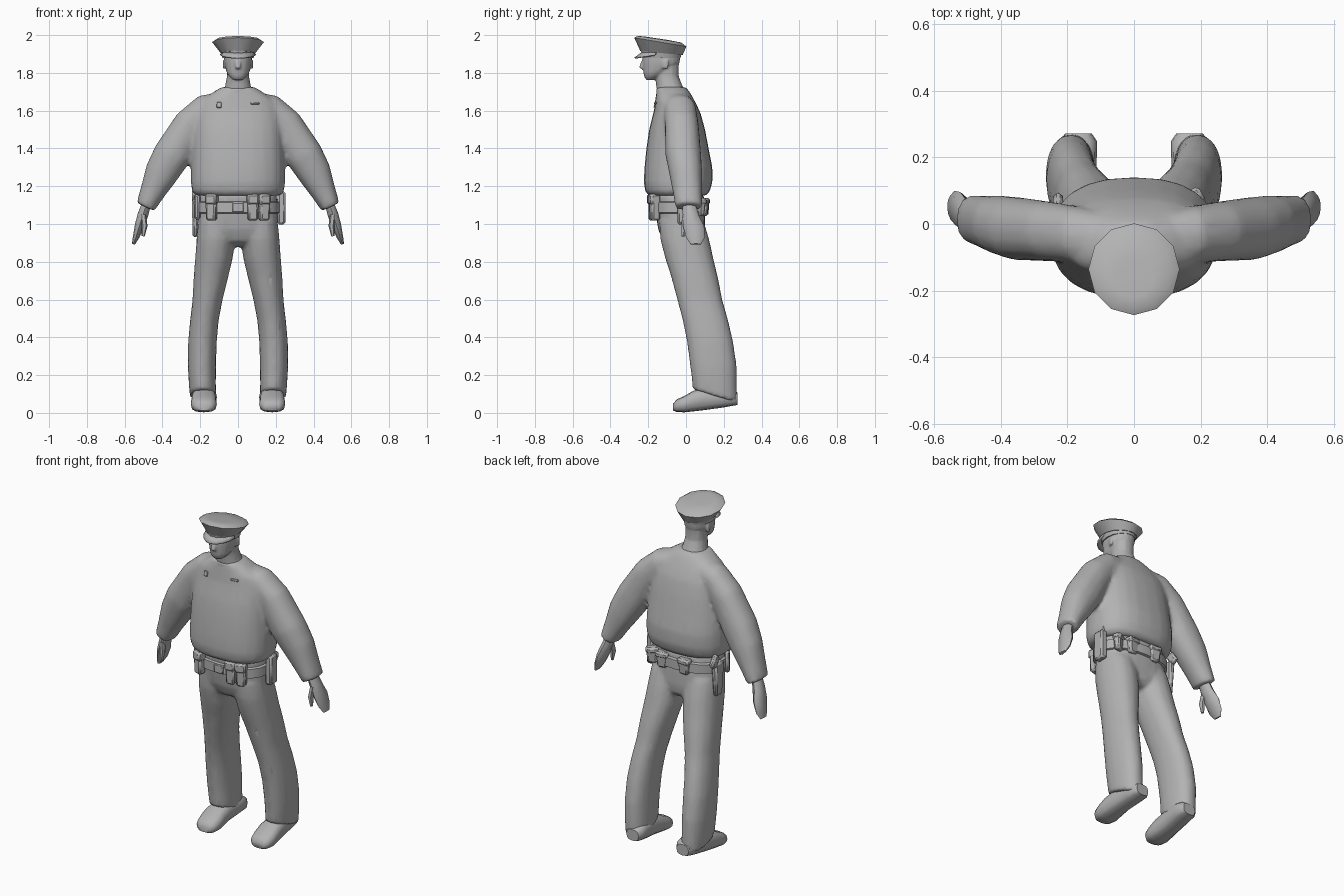
import bpy, bmesh, math
from mathutils import Vector, Matrix

if "Cube" in bpy.data.objects:
    bpy.data.objects.remove(bpy.data.objects["Cube"])

grey = bpy.data.materials.new("plain grey")
grey.diffuse_color = (0.45, 0.45, 0.45, 1)
grey.use_nodes = True
grey.node_tree.nodes["Principled BSDF"].inputs["Base Color"].default_value = grey.diffuse_color


def pick(obs):
    bpy.ops.object.select_all(action='DESELECT')
    for ob in obs:
        ob.select_set(True)
    bpy.context.view_layer.objects.active = obs[0]


def finish(name, bm, angle=50):
    bmesh.ops.recalc_face_normals(bm, faces=bm.faces[:])
    me = bpy.data.meshes.new(name)
    bm.to_mesh(me)
    bm.free()
    me.materials.append(grey)
    ob = bpy.data.objects.new(name, me)
    bpy.context.collection.objects.link(ob)
    pick([ob])
    bpy.ops.object.shade_smooth_by_angle(angle=math.radians(angle))
    return ob


def loft(name, rings, axis='Z', n=12, power=2.2, mirror=False, angle=50):
    """Rings are (x, y, z, half width, half depth, optional z slope along y)."""
    bm = bmesh.new()
    loops = []
    for i, r in enumerate(rings):
        c = Vector(r[:3])
        slope = r[5] if len(r) > 5 else 0
        if axis == 'Z':
            u, v = Vector((1, 0, 0)), Vector((0, 1, slope))
        elif axis == 'Y':
            u, v = Vector((1, 0, 0)), Vector((0, 0, 1))
        else:  # limb: rings square to the path
            t = Vector(rings[min(i + 1, len(rings) - 1)][:3]) - Vector(rings[max(i - 1, 0)][:3])
            v = Vector((0, 1, 0))
            u = v.cross(t).normalized()
        loop = []
        for k in range(n):
            a = 2 * math.pi * k / n
            p, q = [math.copysign(abs(s) ** (2 / power), s) for s in (math.cos(a), math.sin(a))]
            loop.append(bm.verts.new(c + u * p * r[3] + v * q * r[4]))
        loops.append(loop)
    for a, b in zip(loops, loops[1:]):
        for k in range(n):
            j = (k + 1) % n
            bm.faces.new((a[k], a[j], b[j], b[k]))
    bm.faces.new(loops[0])
    bm.faces.new(loops[-1])
    ob = finish(name, bm, angle)
    if mirror:
        mirrored(ob)
    return ob


def mirrored(ob):
    ob.modifiers.new("mirror", 'MIRROR').use_mirror_merge = False


def blend(name, obs, voxel, rounds, keep=.2):
    """Fuse overlapping parts into one smooth skin."""
    pick(obs)
    bpy.ops.object.convert(target='MESH')
    bpy.ops.object.join()
    ob = bpy.context.view_layer.objects.active
    ob.name = name
    m = ob.modifiers.new("fuse", 'REMESH')
    m.mode, m.voxel_size, m.use_smooth_shade = 'VOXEL', voxel, True
    m = ob.modifiers.new("soften", 'SMOOTH')
    m.factor, m.iterations = .5, rounds
    ob.modifiers.new("lighten", 'DECIMATE').ratio = keep
    pick([ob])
    bpy.ops.object.convert(target='MESH')
    bpy.ops.object.shade_smooth_by_angle(angle=math.radians(60))


def box(name, pos, size, turn=0, tilt=0, bevel=0.01, taper=1.0):
    bm = bmesh.new()
    bmesh.ops.create_cube(bm, size=1)
    for v in bm.verts:
        if v.co.z < 0:
            v.co.x *= taper
            v.co.y *= taper
    bmesh.ops.scale(bm, vec=size, verts=bm.verts)
    if bevel:
        bmesh.ops.bevel(bm, geom=bm.edges[:], offset=bevel, segments=1, affect='EDGES')
    m = (Matrix.Translation(pos) @ Matrix.Rotation(math.radians(turn), 4, 'Z')
         @ Matrix.Rotation(math.radians(tilt), 4, 'X'))
    bm.transform(m)
    return finish(name, bm, 40)


# Jacket body, bloused over the belt, fused with its sleeves
body = loft("jacket_body", [
    (0, -.045, 1.15, .22, .15), (0, -.045, 1.17, .243, .17), (0, -.042, 1.22, .25, .182),
    (0, -.04, 1.30, .25, .18), (0, -.045, 1.40, .245, .165), (0, -.047, 1.50, .238, .148),
    (0, -.045, 1.60, .225, .122, -.1), (0, -.055, 1.65, .195, .108, -.1),
    (0, -.065, 1.695, .135, .09, -.05), (0, -.08, 1.725, .088, .08)], n=24, power=2.4)
sleeve = loft("sleeve", [
    (.06, -.045, 1.635, .07, .075), (.17, -.032, 1.605, .083, .086), (.25, -.023, 1.53, .09, .09),
    (.35, -.014, 1.365, .10, .095), (.405, -.002, 1.27, .09, .088),
    (.455, .008, 1.165, .066, .077), (.49, .015, 1.09, .052, .072)],
    axis='LIMB', n=16, mirror=True)
blend("jacket", [body, sleeve], .012, 6)

# Hands with a thumb
loft("hand", [
    (.483, .015, 1.11, .024, .035), (.503, .025, 1.05, .028, .042), (.522, .04, .99, .025, .056),
    (.54, .05, .93, .017, .05), (.554, .052, .893, .008, .028)], axis='LIMB', n=8, mirror=True)
loft("thumb", [
    (.502, .0, 1.05, .015, .02), (.495, -.012, .99, .016, .017), (.502, -.015, .935, .008, .009)],
    axis='LIMB', n=6, mirror=True)

# Trousers: seat fused with two legs
seat = loft("trouser_seat", [
    (0, 0, .88, .04, .07), (0, -.012, .91, .12, .11), (0, -.022, .97, .205, .125),
    (0, -.03, 1.05, .212, .13), (0, -.04, 1.16, .205, .135)], n=24, power=2.4)
leg = loft("trouser_leg", [
    (.115, -.025, 1.02, .095, .118), (.118, -.007, .92, .102, .13), (.127, .017, .82, .10, .128),
    (.143, .045, .72, .092, .124), (.161, .073, .60, .08, .12), (.178, .103, .49, .076, .121),
    (.188, .127, .38, .076, .123), (.191, .145, .25, .075, .124), (.189, .15, .16, .072, .12, -.15),
    (.186, .153, .09, .07, .12, -.3)], n=16, mirror=True)
blend("trousers", [seat, leg], .012, 6)

# Shoes, toes turned slightly out
loft("shoe", [
    (.181, -.068, .03, .038, .018), (.181, -.05, .038, .06, .033), (.181, -.01, .046, .069, .043),
    (.181, .04, .063, .067, .055), (.18, .10, .075, .062, .06), (.172, .2, .083, .06, .054),
    (.168, .25, .08, .056, .042), (.167, .272, .075, .04, .033)],
    axis='Y', n=12, power=2.8, mirror=True)

# Head fused with neck, nose and ears
neck = loft("neck", [
    (0, -.075, 1.69, .085, .075), (0, -.088, 1.73, .068, .07), (0, -.10, 1.78, .059, .062),
    (0, -.10, 1.84, .058, .062)], n=16)
skull = loft("skull", [
    (0, -.188, 1.763, .027, .022), (0, -.165, 1.785, .049, .055, .15), (0, -.145, 1.81, .063, .08, .2),
    (0, -.132, 1.85, .073, .098), (0, -.13, 1.89, .075, .102), (0, -.13, 1.905, .072, .098)], n=18)
nose = box("nose", (0, -.225, 1.842), (.026, .034, .045), tilt=-20, bevel=.004)
ear = box("ear", (.073, -.11, 1.845), (.013, .032, .045), turn=-12, bevel=.004)
mirrored(ear)
blend("head", [neck, skull, nose, ear], .006, 3)

# Peaked cap
loft("cap_band", [
    (0, -.13, 1.88, .083, .104), (0, -.13, 1.925, .092, .112)], n=14, power=2)
loft("cap_crown", [
    (0, -.13, 1.905, .092, .112, -.1), (0, -.136, 1.963, .137, .138, -.17),
    (0, -.14, 1.978, .115, .115, -.15), (0, -.16, 1.984, .06, .06, -.15)], n=12, power=2, angle=40)
bm = bmesh.new()
rows = []
for k in range(9):
    a = math.radians(195 + 150 * k / 8)
    c, s = math.cos(a), math.sin(a)
    rows.append([bm.verts.new((.086 * c, -.13 + .1 * s, 1.912)),
                 bm.verts.new((.10 * c, -.13 + .143 * s, 1.902 + .02 * s))])
for p, q in zip(rows, rows[1:]):
    bm.faces.new((p[0], q[0], q[1], p[1]))
visor = finish("cap_visor", bm)
visor.modifiers.new("thickness", 'SOLIDIFY').thickness = .008

# Belt and buckle
loft("belt", [
    (0, -.035, 1.055, .21, .135), (0, -.035, 1.06, .221, .146), (0, -.035, 1.115, .221, .146),
    (0, -.035, 1.12, .21, .135)], n=20, power=2.4, angle=30)
box("buckle", (0, -.182, 1.088), (.06, .012, .05), bevel=.004)

# Front pouches, each with a flap
for x, turn in ((.078, 6), (.138, 18), (-.14, -18)):
    y = -.185 + abs(x) * .15
    box("pouch", (x, y, 1.075), (.058, .05, .115), turn, taper=.9)
    box("pouch_flap", (x, y - .004, 1.13), (.063, .056, .055), turn)

# Rear pouches
for x, turn in ((-.06, -4), (.09, 8), (.17, 30)):
    y = .115 - abs(x) * .25
    box("rear_pouch", (x, y, 1.085), (.075, .045, .085), turn, taper=.75)
    box("rear_pouch_flap", (x, y, 1.12), (.08, .052, .035), turn)

# Radio on one hip, holster with pistol grip on the other
box("radio", (.23, -.01, 1.085), (.042, .07, .175))
box("radio_aerial", (.23, .015, 1.17), (.014, .014, .05), bevel=.003)
box("holster", (-.226, .02, 1.03), (.038, .085, .20), taper=.7)
box("pistol_grip", (-.228, .055, 1.145), (.03, .05, .075), tilt=35)
box("baton_loop", (-.215, -.085, 1.09), (.03, .03, .13), turn=-20)

# Chest badge and name strip
box("badge", (-.10, -.163, 1.63), (.025, .008, .03), turn=-8, tilt=-15, bevel=.002)
box("name_strip", (.09, -.162, 1.64), (.045, .008, .012), turn=8, tilt=-15, bevel=.002)
